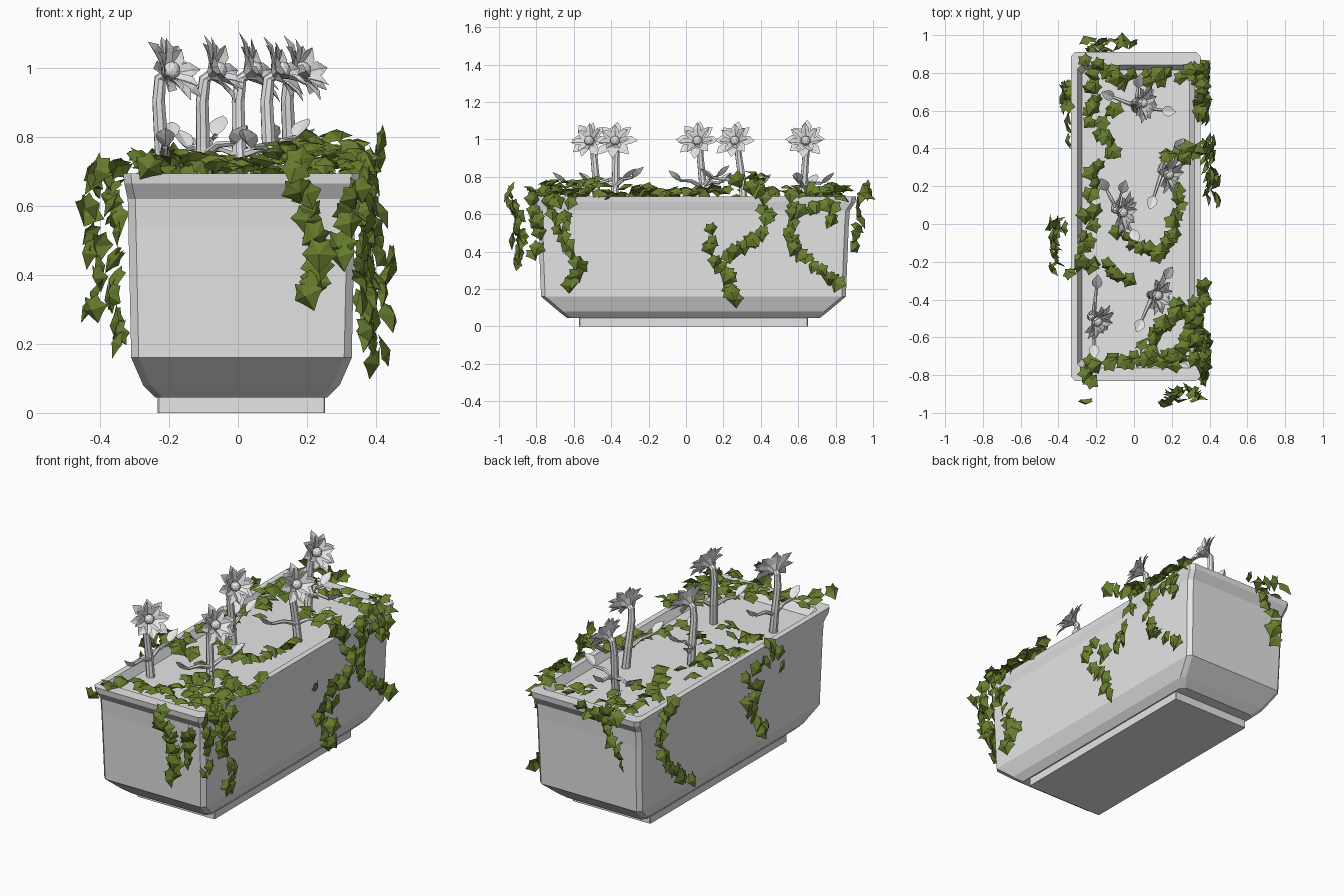
import bpy, bmesh, math, random
from mathutils import Vector as V

if "Cube" in bpy.data.objects:
    bpy.data.objects.remove(bpy.data.objects["Cube"])

random.seed(4)


def material(name, rgb):
    m = bpy.data.materials.new(name)
    m.diffuse_color = (*rgb, 1)
    m.use_nodes = True
    m.node_tree.nodes["Principled BSDF"].inputs["Base Color"].default_value = m.diffuse_color
    return m


GREY = material("pale grey", (0.79, 0.79, 0.79))
GREEN = material("ivy green", (0.14, 0.21, 0.028))


def finish(bm, name, mat):
    me = bpy.data.meshes.new(name)
    bm.to_mesh(me)
    bm.free()
    me.materials.append(mat)
    ob = bpy.data.objects.new(name, me)
    bpy.context.collection.objects.link(ob)
    return ob


def skin(bm, rings):
    """Bridge equal-length vertex rings and cap both ends."""
    n = len(rings[0])
    for a, b in zip(rings, rings[1:]):
        for i in range(n):
            bm.faces.new((a[i], a[(i + 1) % n], b[(i + 1) % n], b[i]))
    bm.faces.new(rings[0][::-1])
    bm.faces.new(rings[-1])


def tub(name, profile, c):
    """Stack chamfered rectangles given as (z, half x, half y)."""
    bm = bmesh.new()
    rings = []
    for z, hx, hy in profile:
        pts = [(hx - c, -hy), (hx, c - hy), (hx, hy - c), (hx - c, hy),
               (c - hx, hy), (-hx, hy - c), (-hx, c - hy), (c - hx, -hy)]
        rings.append([bm.verts.new((x + 0.01, y + 0.04, z)) for x, y in pts])
    skin(bm, rings)
    return finish(bm, name, GREY)


def tube(bm, pts, r0, r1, sides=8):
    pts = [V(p) for p in pts]
    rings = []
    for i, p in enumerate(pts):
        t = (pts[min(i + 1, len(pts) - 1)] - pts[max(i - 1, 0)]).normalized()
        u = t.cross(V((0.31, 0.9, 0.3))).normalized()
        w = t.cross(u)
        r = r0 + (r1 - r0) * i / (len(pts) - 1)
        rings.append([bm.verts.new(p + r * (u * math.cos(k * math.tau / sides) + w * math.sin(k * math.tau / sides)))
                      for k in range(sides)])
    skin(bm, rings)


def rand_vec(s=1.0):
    return V([random.uniform(-s, s) for _ in range(3)])


# ---- planter: plinth, and bowl with rim and sunken soil level
tub("plinth", [(0, 0.243, 0.612), (0.05, 0.243, 0.612)], 0.004)
tub("planter_box", [(0.045, 0.25, 0.675), (0.08, 0.285, 0.72), (0.16, 0.32, 0.815),
                    (0.535, 0.328, 0.83), (0.62, 0.33, 0.836), (0.665, 0.34, 0.866),
                    (0.695, 0.343, 0.87), (0.695, 0.31, 0.803), (0.65, 0.285, 0.775)], 0.022)


# ---- flowers
def petal(bm, base, axis, out, spread, length, width):
    """Creased, pointed petal curling outward from the flower axis."""
    side = axis.cross(out).normalized()
    rows = []
    for t, w, bend in ((0, 0.4, -0.3), (0.35, 0.9, -0.12), (0.72, 1.0, 0.04)):
        a = spread + bend
        d = axis * math.cos(a) + out * math.sin(a)
        n = axis * math.sin(a) - out * math.cos(a)
        p = base + d * length * t
        rows.append([bm.verts.new(p + side * s * width * w / 2 + n * (0.008 if s else 0)) for s in (-1, 0, 1)])
    a = spread + 0.15
    tip = bm.verts.new(base + (axis * math.cos(a) + out * math.sin(a)) * length)
    for r, q in zip(rows, rows[1:]):
        for i in (0, 1):
            bm.faces.new((r[i], r[i + 1], q[i + 1], q[i]))
    for i in (0, 1):
        bm.faces.new((rows[-1][i], rows[-1][i + 1], tip))


def bud_leaf(bm, p, d, length):
    """Plump pointed leaf at the end of a side shoot."""
    prof = ((0, 0.006), (0.25, 0.024), (0.55, 0.028), (0.8, 0.016), (1, 0.001))
    s = d.cross(V((0, 0, 1))).normalized()
    n = s.cross(d)
    skin(bm, [[bm.verts.new(p + d * length * t + s * r * a + n * r * b)
               for a, b in ((1, 0.35), (0, -0.5), (-1, 0.35), (0, 0.1))] for t, r in prof])


def flower(name, foot, head, axis, shoots):
    bm = bmesh.new()
    foot, head, axis = V((*foot, 0.64)), V((*head, 0.995)), V(axis).normalized()
    neck = head - axis * 0.05
    mid = foot.lerp(neck, 0.4) + V((-0.006, 0.006, 0))
    tube(bm, [foot, mid, foot.lerp(neck, 0.8) + V((-0.008, 0, 0)), neck, head - axis * 0.02], 0.023, 0.016)
    # two rings of petals around a domed centre
    u = axis.cross(V((0, 0, 1))).normalized()
    w = axis.cross(u)
    for count, spread, length, width, turn in ((8, 1.05, 0.112, 0.052, 0), (7, 0.72, 0.1, 0.044, 0.3)):
        for k in range(count):
            a = k * math.tau / count + turn
            o = u * math.cos(a) + w * math.sin(a)
            petal(bm, head - axis * 0.035 + o * 0.012, axis, o, spread + random.uniform(-0.12, 0.12),
                  length * random.uniform(0.9, 1.08), width)
    ball = bmesh.ops.create_icosphere(bm, subdivisions=2, radius=0.026)["verts"]
    bmesh.ops.translate(bm, verts=ball, vec=head - axis * 0.003)
    # side shoots, each ending in a leaf
    for x, y, z in shoots:
        a, b = foot.lerp(neck, 0.33), V((x, y, z))
        d = V((b.x - a.x, b.y - a.y, 0.08)).normalized()
        e = b - d * 0.085
        tube(bm, [a, a.lerp(e, 0.5) + V((0, 0, 0.014)), e], 0.013, 0.008, 6)
        bud_leaf(bm, e, (d + V((0, 0, 0.35))).normalized(), 0.09)
    finish(bm, name, GREY)


flower("flower_1", (-0.21, -0.48), (-0.19, -0.52), (0.62, -0.45, 0.42), [(-0.19, -0.26, 0.82), (-0.21, -0.72, 0.8)])
flower("flower_2", (0.10, -0.39), (0.13, -0.38), (0.8, -0.2, 0.52), [(0.21, -0.22, 0.83), (0.01, -0.58, 0.8)])
flower("flower_3", (-0.095, 0.09), (-0.055, 0.06), (0.8, -0.25, 0.5), [(-0.18, 0.25, 0.8), (0.03, -0.1, 0.81), (-0.04, 0.24, 0.84)])
flower("flower_4", (0.16, 0.31), (0.19, 0.26), (0.8, -0.3, 0.45), [(0.27, 0.46, 0.79), (0.08, 0.07, 0.82)])
flower("flower_5", (0.01, 0.61), (0.05, 0.64), (0.82, -0.15, 0.5), [(-0.18, 0.70, 0.79), (0.23, 0.59, 0.8), (0.03, 0.8, 0.8)])

# ---- ivy: each side maps flat (a, b) points to space and gives its outward normal
SIDES = {
    "top": (lambda a, b: V((a, b, 0.715)), V((0, 0, 1))),
    "right": (lambda a, b: V((0.37, a, b)), V((1, 0, 0))),
    "left": (lambda a, b: V((-0.355, a, b)), V((-1, 0, 0))),
    "front": (lambda a, b: V((a, -0.86 - 0.18 * (b - 0.35), b)), V((0, -1, 0))),
    "back": (lambda a, b: V((a, 0.89 + 0.18 * (b - 0.4), b)), V((0, 1, 0))),
}
HALF_LEAF = [(-0.13, 0.3), (0.14, 0.36), (0.36, 0.58), (0.58, 0.33)]


def ivy_leaf(bm, p, n, tip, size):
    n = n.normalized()
    t = (tip - n * tip.dot(n)).normalized()
    s = n.cross(t)
    shape = [(0, 0)] + HALF_LEAF + [(0.95, 0)] + [(u, -v) for u, v in reversed(HALF_LEAF)]
    ring = [bm.verts.new(p + size * (t * (u - 0.4) + s * v - n * (0.35 * abs(v) + 0.25 * max(0, u - 0.4))))
            for u, v in shape]
    mid = bm.verts.new(p + n * size * 0.12)
    for i in range(len(ring)):
        bm.faces.new((mid, ring[i], ring[(i + 1) % len(ring)]))


def ivy(name, side, path, spread=0.015, step=0.045, size=0.085, lift=0.0):
    """Trail of leaves along a path; lift is the extra stand-off from the surface."""
    place, normal = SIDES[side]
    pts = [place(*p) for p in path]
    bm = bmesh.new()
    for a, b in zip(pts, pts[1:]):
        n = max(1, round((b - a).length / step))
        for i in range(n):
            p = a.lerp(b, (i + random.random() * 0.6) / n) + rand_vec(spread)
            p += normal * random.uniform(0.3 * lift, 0.02 + lift)
            hang = (b - a).normalized() + rand_vec(0.9) if side == "top" else V((0, 0, -1)) + rand_vec(0.7)
            facing = normal + rand_vec(0.65) + V((0.1, -0.1, 0.25))
            ivy_leaf(bm, p, facing, hang, size * random.uniform(0.8, 1.1))
    finish(bm, "ivy_" + name, GREEN)


# trails lying on the soil and rim
ivy("top_left", "top", [(-0.27, 0.86), (-0.24, 0.76), (-0.2, 0.65), (-0.24, 0.5)], 0.025)
ivy("top_left_inner", "top", [(-0.12, 0.62), (-0.18, 0.46), (-0.1, 0.4), (-0.2, 0.28), (-0.23, 0.05), (-0.27, -0.2)], 0.025)
ivy("top_left_branch", "top", [(-0.35, -0.24), (-0.2, -0.2), (-0.13, -0.25), (-0.02, -0.31)], 0.02)
ivy("top_middle", "top", [(-0.08, -0.05), (0.03, -0.13), (0.12, -0.16), (0.2, -0.08), (0.23, 0.08), (0.25, 0.22)], 0.012)
ivy("top_right", "top", [(0.16, 0.35), (0.27, 0.38), (0.37, 0.36)], 0.025, 0.025, lift=0.08)
ivy("top_back", "top", [(-0.2, 0.84), (-0.08, 0.76), (0.1, 0.77), (0.25, 0.8), (0.36, 0.82)], 0.03, 0.034)
ivy("top_back_right", "top", [(0.34, 0.82), (0.36, 0.68), (0.35, 0.56)], 0.02, 0.033)
ivy("top_front", "top", [(-0.23, -0.82), (-0.22, -0.74), (-0.05, -0.72), (0.1, -0.7), (0.36, -0.73)], 0.025, 0.034)
ivy("top_front_corner", "top", [(0.05, -0.66), (0.17, -0.56), (0.22, -0.42), (0.33, -0.46), (0.3, -0.6), (0.2, -0.76)], 0.04, 0.034, lift=0.05)
ivy("top_front_edge", "top", [(0.38, -0.33), (0.33, -0.5), (0.37, -0.8)], 0.025, 0.032)
# trails hanging on the right side
ivy("right_front", "right", [(-0.74, 0.72), (-0.7, 0.58), (-0.64, 0.45), (-0.57, 0.33), (-0.64, 0.18)], 0.015)
ivy("right_front_short", "right", [(-0.82, 0.7), (-0.79, 0.5), (-0.82, 0.36)], 0.015)
ivy("right_front_tuft", "right", [(-0.6, 0.68), (-0.7, 0.66), (-0.66, 0.58), (-0.62, 0.5)], 0.02)
ivy("right_middle", "right", [(0.28, 0.77), (0.38, 0.74), (0.43, 0.62), (0.4, 0.5), (0.31, 0.42), (0.2, 0.36)], 0.015, lift=0.04)
ivy("right_middle_low", "right", [(0.13, 0.52), (0.14, 0.37), (0.23, 0.27), (0.25, 0.1)], 0.015, lift=0.06)
ivy("right_back", "right", [(0.57, 0.72), (0.56, 0.52), (0.6, 0.4), (0.7, 0.3), (0.84, 0.2)], 0.013)
ivy("right_back_tuft", "right", [(0.62, 0.63), (0.74, 0.67), (0.8, 0.6), (0.74, 0.53)], 0.02)
# front side
ivy("front_main", "front", [(0.17, 0.74), (0.2, 0.6), (0.24, 0.48), (0.22, 0.38), (0.19, 0.33)], 0.015, 0.036, lift=0.03)
ivy("front_branch", "front", [(0.34, 0.66), (0.33, 0.54), (0.27, 0.42)], 0.015)
ivy("front_left_tuft", "front", [(-0.25, 0.72), (-0.22, 0.69)], 0.01)
# left side
ivy("left_back", "left", [(0.62, 0.72), (0.72, 0.64), (0.74, 0.48), (0.66, 0.36), (0.54, 0.26), (0.43, 0.18)], 0.013)
ivy("left_middle_top", "left", [(-0.27, 0.6), (-0.22, 0.69), (-0.1, 0.68), (0.0, 0.6)], 0.02, lift=0.08)
ivy("left_middle", "left", [(0.0, 0.58), (0.02, 0.42), (-0.06, 0.32), (-0.16, 0.28)], 0.015, lift=0.07)
# back side
ivy("back_main", "back", [(0.02, 0.72), (-0.12, 0.68), (-0.2, 0.55), (-0.22, 0.4)], 0.015)
ivy("back_tuft", "back", [(-0.26, 0.72), (-0.2, 0.75), (-0.1, 0.7)], 0.015, lift=0.02)
